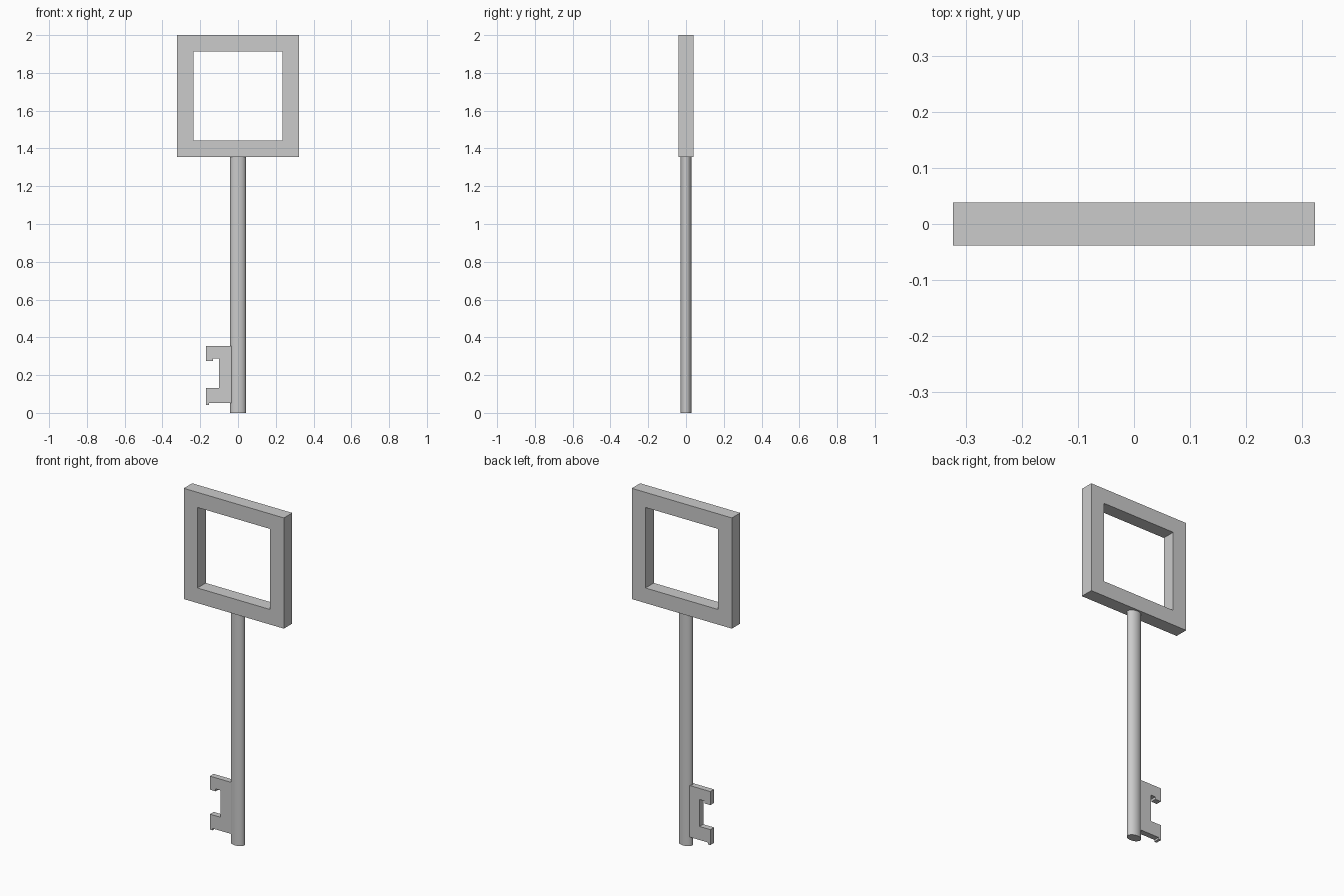
import bpy, bmesh

if "Cube" in bpy.data.objects:
    bpy.data.objects.remove(bpy.data.objects["Cube"])


def plate(name, points, faces, depth):
    """Flat x-z outline extruded along y, centred on y = 0."""
    bm = bmesh.new()
    verts = [bm.verts.new((x, -depth / 2, z)) for x, z in points]
    flat = [bm.faces.new([verts[i] for i in f]) for f in faces]
    new = bmesh.ops.extrude_face_region(bm, geom=flat, use_keep_orig=True)["geom"]
    moved = [g for g in new if isinstance(g, bmesh.types.BMVert)]
    bmesh.ops.translate(bm, verts=moved, vec=(0, depth, 0))
    bmesh.ops.recalc_face_normals(bm, faces=bm.faces)
    mesh = bpy.data.meshes.new(name)
    bm.to_mesh(mesh)
    bm.free()
    obj = bpy.data.objects.new(name, mesh)
    bpy.context.collection.objects.link(obj)
    return obj


# Square open handle
HANDLE_Z, OUTER, INNER = 1.677, 0.323, 0.235
corners = [(-1, -1), (1, -1), (1, 1), (-1, 1)]
ring = [(r * x, HANDLE_Z + r * z) for r in (OUTER, INNER) for x, z in corners]
sides = [(i, (i + 1) % 4, (i + 1) % 4 + 4, i + 4) for i in range(4)]
plate("handle", ring, sides, 0.077)

# Oval shaft
SHAFT_TOP = 1.356
bpy.ops.mesh.primitive_cylinder_add(vertices=32, radius=1, depth=SHAFT_TOP,
                                    location=(0, 0, SHAFT_TOP / 2))
shaft = bpy.context.object
shaft.name = "shaft"
shaft.scale = (0.042, 0.029, 1)
bpy.ops.object.transform_apply(location=False, rotation=False, scale=True)
bpy.ops.object.shade_smooth_by_angle()

# Notched bit
outline = [(-0.02, 0.354), (-0.169, 0.354), (-0.169, 0.275), (-0.132, 0.275),
           (-0.132, 0.289), (-0.10, 0.289), (-0.10, 0.132), (-0.169, 0.132),
           (-0.169, 0.042), (-0.153, 0.042), (-0.153, 0.053), (-0.02, 0.053)]
plate("bit", outline, [range(len(outline))], 0.034)
